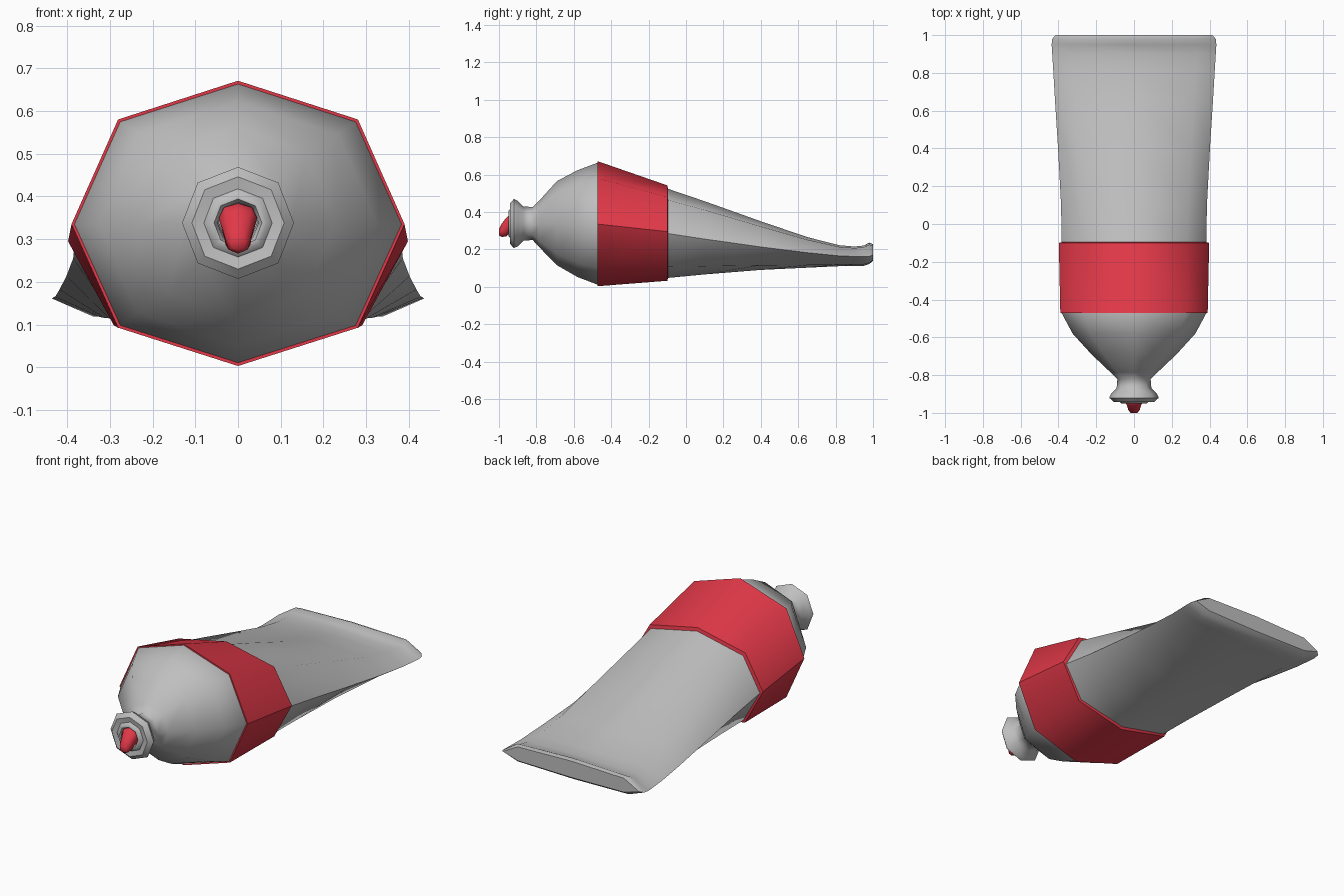
import bpy, bmesh, math


def material(name, rgb):
    m = bpy.data.materials.new(name)
    m.diffuse_color = (*rgb, 1)
    return m


grey = material("tube grey", (0.52, 0.52, 0.52))
red = material("paste red", (0.76, 0.04, 0.065))


def loft(name, rings, mat, caps=True, angle=50):
    """Skin eight-sided rings along y.
    ring = (y, half width, top z, bottom z, side z, diagonal x factor, diagonal z factor)"""
    bm = bmesh.new()
    loops = []
    for y, hx, top, bot, side, kx, kz in rings:
        up, dn = top - side, side - bot
        pts = [(hx, side), (hx * kx, side + up * kz), (0, top), (-hx * kx, side + up * kz),
               (-hx, side), (-hx * kx, side - dn * kz), (0, bot), (hx * kx, side - dn * kz)]
        loops.append([bm.verts.new((x, y, z)) for x, z in pts])
    for a, b in zip(loops, loops[1:]):
        for i in range(8):
            j = (i + 1) % 8
            bm.faces.new((a[i], a[j], b[j], b[i]))
    if caps:
        bm.faces.new(loops[0])
        bm.faces.new(loops[-1])
    bmesh.ops.recalc_face_normals(bm, faces=bm.faces)
    me = bpy.data.meshes.new(name)
    bm.to_mesh(me)
    bm.free()
    me.materials.append(mat)
    ob = bpy.data.objects.new(name, me)
    bpy.context.collection.objects.link(ob)
    bpy.ops.object.select_all(action='DESELECT')
    ob.select_set(True)
    bpy.context.view_layer.objects.active = ob
    bpy.ops.object.shade_smooth_by_angle(angle=math.radians(angle))
    return ob


def round_ring(y, r, z=0.338):
    return (y, r, z + r, z - r, z, 0.72, 0.72)


# Tube: hollow nozzle, flared collar, shoulder, body and flattened tail
loft("tube", [
    round_ring(-0.87, 0.045), round_ring(-0.935, 0.048), round_ring(-0.95, 0.056),
    round_ring(-0.95, 0.068), round_ring(-0.937, 0.08), round_ring(-0.942, 0.108),
    round_ring(-0.92, 0.131), round_ring(-0.90, 0.122), round_ring(-0.87, 0.092),
    round_ring(-0.82, 0.088),
    (-0.785, 0.125, 0.46, 0.212, 0.337, 0.72, 0.72),
    (-0.69, 0.225, 0.565, 0.115, 0.337, 0.72, 0.73),
    (-0.58, 0.325, 0.623, 0.052, 0.336, 0.72, 0.73),
    (-0.47, 0.384, 0.664, 0.010, 0.335, 0.72, 0.73),
    (-0.10, 0.383, 0.525, 0.047, 0.285, 0.73, 0.75),
    (0.10, 0.386, 0.457, 0.066, 0.255, 0.74, 0.77),
    (0.40, 0.402, 0.350, 0.090, 0.213, 0.75, 0.80),
    (0.65, 0.418, 0.265, 0.102, 0.182, 0.75, 0.83),
    (0.82, 0.428, 0.222, 0.110, 0.165, 0.76, 0.85),
    (0.90, 0.433, 0.215, 0.112, 0.162, 0.77, 0.85),
    (0.95, 0.436, 0.220, 0.112, 0.161, 0.78, 0.85),
    (0.98, 0.433, 0.236, 0.122, 0.163, 0.78, 0.85),
    (1.00, 0.415, 0.228, 0.138, 0.170, 0.78, 0.85),
], grey)

# Label band wrapped round the widest part
loft("label_band", [
    (-0.472, 0.380, 0.660, 0.014, 0.335, 0.72, 0.73),
    (-0.472, 0.390, 0.671, 0.003, 0.335, 0.72, 0.73),
    (-0.10, 0.398, 0.542, 0.032, 0.295, 0.73, 0.75),
    (-0.095, 0.378, 0.520, 0.050, 0.285, 0.73, 0.75),
], red, caps=False, angle=50)

# Blob of paste drooping out of the nozzle
loft("paste", [
    (-0.875, 0.042, 0.380, 0.296, 0.340, 0.72, 0.72),
    (-0.945, 0.045, 0.384, 0.285, 0.350, 0.72, 0.72),
    (-0.960, 0.038, 0.370, 0.270, 0.330, 0.74, 0.74),
    (-0.985, 0.030, 0.338, 0.266, 0.302, 0.74, 0.74),
    (-1.000, 0.018, 0.308, 0.275, 0.291, 0.74, 0.74),
], red, angle=70)
